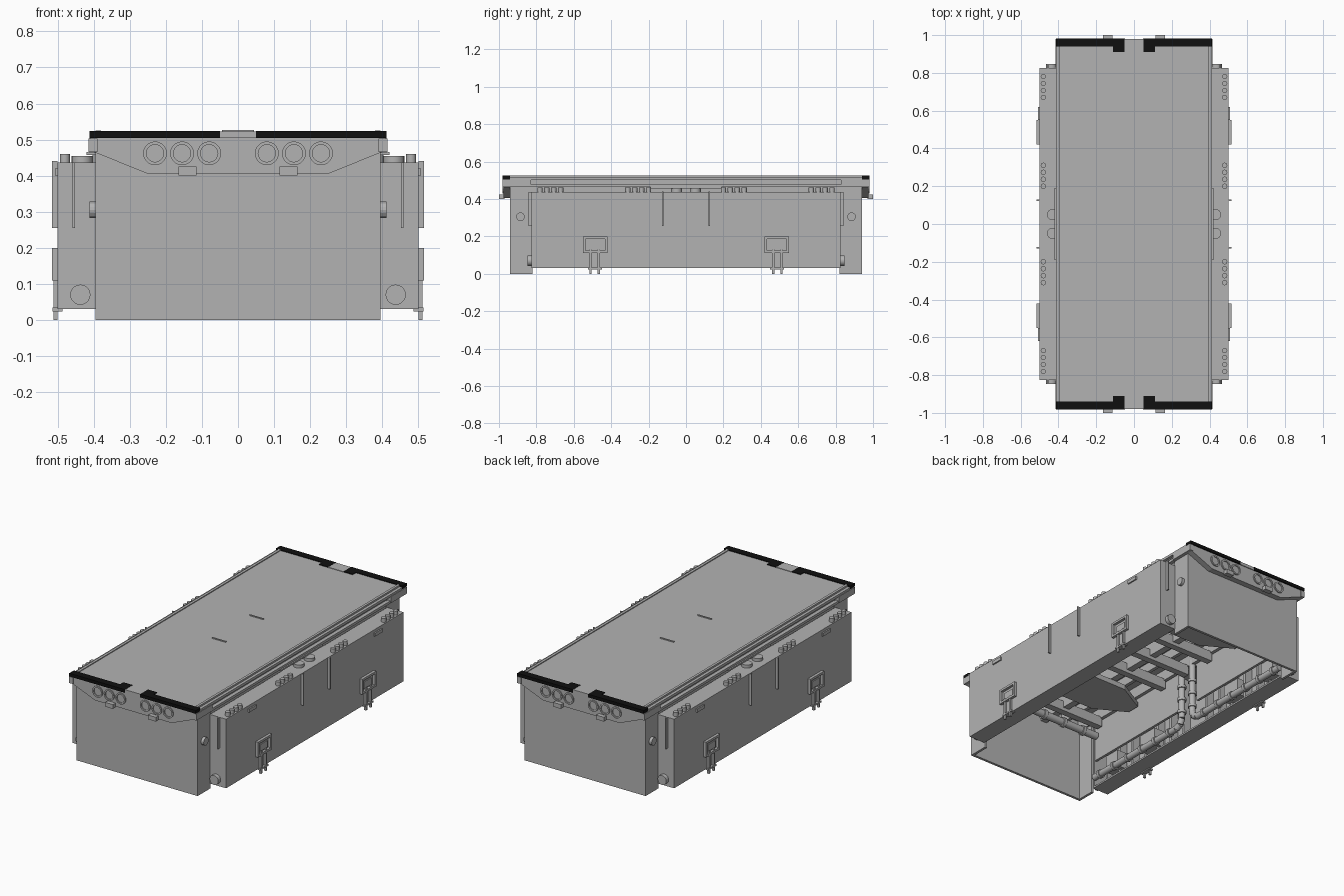
import bpy, bmesh, math
from mathutils import Vector, Matrix

cube = bpy.data.objects.get("Cube")
if cube:
    bpy.data.objects.remove(cube, do_unlink=True)


def material(name, value):
    m = bpy.data.materials.new(name)
    m.use_nodes = True
    col = (value, value, value, 1)
    m.diffuse_color = col
    m.node_tree.nodes["Principled BSDF"].inputs["Base Color"].default_value = col
    return m


GREY = material("grey", 0.45)
BLACK = material("black", 0.005)


class Part:
    """Collects primitives into one named object."""

    def __init__(self, name, mat=GREY):
        self.name, self.mat, self.bm = name, mat, bmesh.new()

    def box(self, x, y, z):
        size = [b - a for a, b in (x, y, z)]
        mid = [(a + b) / 2 for a, b in (x, y, z)]
        m = Matrix.Translation(mid) @ Matrix.Diagonal((*size, 1))
        bmesh.ops.create_cube(self.bm, size=1, matrix=m)

    def rod(self, a, b, r, sides=16):
        a, b = Vector(a), Vector(b)
        d = b - a
        m = Matrix.Translation((a + b) / 2) @ d.to_track_quat('Z', 'Y').to_matrix().to_4x4()
        bmesh.ops.create_cone(self.bm, cap_ends=True, segments=sides, radius1=r,
                              radius2=r, depth=d.length, matrix=m)

    def prism(self, points, offset):
        face = self.bm.faces.new([self.bm.verts.new(p) for p in points])
        out = bmesh.ops.extrude_face_region(self.bm, geom=[face])
        verts = [v for v in out["geom"] if isinstance(v, bmesh.types.BMVert)]
        bmesh.ops.translate(self.bm, verts=verts, vec=offset)

    def mirror(self, axes):
        for i in axes:
            scale = [1, 1, 1]
            scale[i] = -1
            geom = bmesh.ops.duplicate(self.bm, geom=self.bm.faces[:])["geom"]
            verts = [v for v in geom if isinstance(v, bmesh.types.BMVert)]
            bmesh.ops.scale(self.bm, vec=scale, verts=verts)

    def done(self, axes=(), smooth=False):
        self.mirror(axes)
        bmesh.ops.recalc_face_normals(self.bm, faces=self.bm.faces)
        mesh = bpy.data.meshes.new(self.name)
        self.bm.to_mesh(mesh)
        self.bm.free()
        mesh.materials.append(self.mat)
        ob = bpy.data.objects.new(self.name, mesh)
        bpy.context.collection.objects.link(ob)
        if smooth:
            bpy.ops.object.select_all(action='DESELECT')
            ob.select_set(True)
            bpy.context.view_layer.objects.active = ob
            bpy.ops.object.shade_smooth_by_angle(angle=math.radians(40))
        return ob


# Deck with raised side rims and small centre strips
p = Part("deck")
p.box((-.395, .395), (-.94, .94), (.495, .52))
p.done()
p = Part("deck_rim")
p.box((.395, .412), (-.94, .94), (.5, .515))
p.box((.38, .395), (-.94, .94), (.5, .525))
p.done([0])
p = Part("deck_strip")
p.box((-.045, .045), (.172, .178), (.52, .526))
p.done([1])

# Side sills and longitudinal ledges below the deck
p = Part("side_sill")
p.box((.37, .39), (-.94, .94), (.43, .5))
p.box((.39, .412), (-.83, .83), (.463, .478))
p.box((.39, .42), (-.19, .19), (.457, .466))
p.done([0])

# End walls with short returns
p = Part("end_wall")
p.box((-.395, .395), (.925, .94), (0, .5))
p.done([1])
p = Part("end_return")
p.box((.38, .395), (.82, .94), (0, .5))
p.rod((.395, .885, .305), (.412, .885, .305), .023)
p.done([0, 1])

# Tapered headstocks, corner steps and coupling lugs
outline = [(-.41, .505), (-.41, .47), (-.25, .405), (.25, .405), (.41, .47), (.41, .505)]
p = Part("headstock")
p.prism([(x, .94, z) for x, z in outline], (0, .035, 0))
p.box((-.05, .05), (.91, .98), (.505, .523))
p.done([1])
p = Part("corner_step")
p.box((.39, .415), (.83, .98), (.465, .503))
p.box((.115, .165), (.97, 1), (.4, .425))
p.done([0, 1])
p = Part("headstock_cover", BLACK)
p.box((.05, .412), (.94, .982), (.505, .524))
p.box((.05, .11), (.91, .94), (.518, .524))
p.done([0, 1])

# Raised rings on the headstocks
p = Part("headstock_ring")
for x in (.08, .155, .23):
    rings = []
    for r, y in ((.033, .975), (.033, .981), (.024, .981), (.024, .975)):
        rings.append([p.bm.verts.new((x + r * math.cos(k * math.tau / 20), y,
                                      .462 + r * math.sin(k * math.tau / 20))) for k in range(20)])
    for a, b in zip(rings, rings[1:]):
        for k in range(20):
            j = (k + 1) % 20
            p.bm.faces.new((a[k], a[j], b[j], b[k]))
p.done([0, 1])

# Side tanks, open toward the middle
p = Part("side_tank")
p.box((.488, .5), (-.825, .825), (.03, .437))
p.box((.395, .5), (-.825, .825), (.425, .437))
p.box((.395, .5), (-.825, .825), (.03, .04))
for s in (-1, 1):
    p.box((.395, .5), sorted((s * .825, s * .813)), (.03, .437))
    p.box((.395, .41), sorted((s * .07, s * .81)), (.2, .43))
p.done([0])
p = Part("tank_rib")
for i in range(7):
    y = .1 + i * .11
    p.box((.44, .49), (y - .008, y + .008), (.04, .43))
p.done([0, 1])
p = Part("equipment_box")
p.box((.4, .47), (.3, .42), (.09, .19))
p.box((.4, .47), (.62, .72), (.09, .19))
p.done([0, 1])

# Tank end fittings
p = Part("tank_end_strip")
p.box((.452, .459), (.82, .842), (.255, .437))
p.done([0, 1])
p = Part("tank_end_cap")
p.rod((.437, .82, .07), (.437, .848, .07), .028, 20)
p.done([0, 1], True)

# Filler caps and discs on the tank tops
p = Part("filler_cap")
for start in (.2, .67):
    for i in range(4):
        y = start + i * .037
        p.rod((.48, y, .43), (.48, y, .46), .014, 12)
p.rod((.432, .05, .43), (.432, .05, .455), .029, 20)
p.done([0, 1], True)

# Steps, vertical strips and handles on the tank sides
p = Part("side_step")
for y in (.42, .537):
    p.box((.5, .516), (y, y + .013), (.11, .2))
for z in (.11, .187):
    p.box((.5, .516), (.42, .55), (z, z + .013))
p.box((.5, .506), (.45, .52), (.13, .17))
for y in (.46, .505):
    p.box((.5, .512), (y, y + .012), (0, .13))
p.box((.486, .514), (.45, .525), (.024, .034))
p.done([0, 1])
p = Part("side_strip")
p.box((.5, .516), (.121, .129), (.255, .44))
p.done([0, 1])
p = Part("side_handle")
p.box((.5, .508), (.55, .62), (.4, .42))
p.done([0, 1])

# Underframe beams, bolsters and cross members
p = Part("centre_beam")
p.box((.1, .14), (-.925, .925), (.4, .495))
p.box((.25, .27), (-.925, .925), (.44, .495))
p.done([0])
p = Part("bolster")
plan = [(-.38, .42), (-.2, .32), (.2, .32), (.38, .42), (.38, .5), (.2, .6), (-.2, .6), (-.38, .5)]
p.prism([(x, y, .37) for x, y in plan], (0, 0, .03))
p.done([1])
p = Part("cross_member")
for y in (0, .2, .75):
    p.box((-.38, .38), (y - .02, y + .02), (.38, .44))
p.done([1])

# Pipe runs with collars along the tanks
p = Part("pipe_run")
p.rod((.385, .09, .085), (.385, .8, .085), .019)
p.rod((.385, .045, .13), (.385, .045, .46), .019)
p.rod((.385, .045, .13), (.385, .06, .1), .019)
p.rod((.385, .06, .1), (.385, .09, .085), .019)
for i in range(6):
    y = .14 + i * .12
    p.rod((.385, y, .085), (.385, y + .018, .085), .025)
for z in (.16, .24, .32):
    p.rod((.385, .045, z), (.385, .045, z + .018), .025)
p.done([0, 1], True)
p = Part("cross_pipe")
p.rod((-.38, .78, .34), (.38, .78, .34), .022)
for x in (-.28, -.14, 0, .14, .28):
    p.rod((x - .01, .78, .34), (x + .01, .78, .34), .029)
p.done([1], True)
